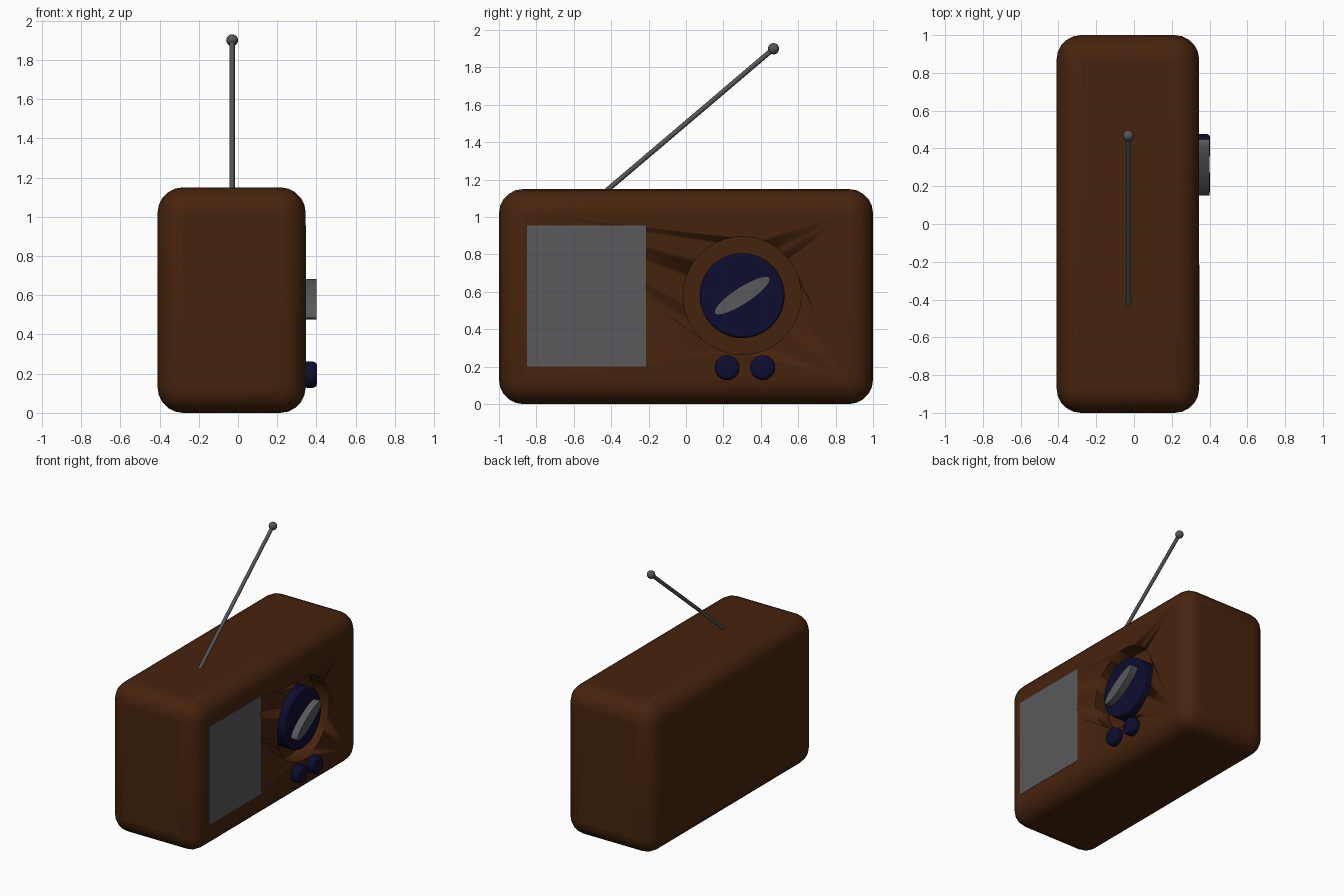
import bpy, math
from mathutils import Vector

if "Cube" in bpy.data.objects:
    bpy.data.objects.remove(bpy.data.objects["Cube"])


def material(name, colour):
    m = bpy.data.materials.new(name)
    m.use_nodes = True
    m.diffuse_color = (*colour, 1)
    bsdf = m.node_tree.nodes["Principled BSDF"]
    bsdf.inputs["Base Color"].default_value = (*colour, 1)
    return m


brown = material("brown_wood", (0.062, 0.017, 0.004))
navy = material("navy_plastic", (0.004, 0.004, 0.03))
silver = material("grey_metal", (0.1, 0.1, 0.11))
steel = material("dark_steel", (0.09, 0.09, 0.09))

FACE = 0.345                       # x of the panel side
DIAL = Vector((FACE, 0.3, 0.58))   # centre of the dial


def finish(name, mat, angle=30):
    ob = bpy.context.object
    ob.name = name
    ob.data.materials.append(mat)
    bpy.ops.object.transform_apply(location=False, rotation=True, scale=True)
    bpy.ops.object.shade_smooth_by_angle(angle=math.radians(angle))
    return ob


def bevel(ob, width, segments):
    mod = ob.modifiers.new("bevel", 'BEVEL')
    mod.width = width
    mod.segments = segments
    mod.limit_method = 'ANGLE'
    return mod


def box(name, low, high, mat):
    low, high = Vector(low), Vector(high)
    bpy.ops.mesh.primitive_cube_add(size=1, location=(low + high) / 2)
    bpy.context.object.scale = high - low
    return finish(name, mat)


def disc(name, x0, x1, y, z, radius, mat, sides=64, squash=1, tilt=0):
    """Cylinder lying along x, optionally squashed to an ellipse and tilted."""
    bpy.ops.mesh.primitive_cylinder_add(vertices=sides, radius=radius, depth=x1 - x0)
    ob = bpy.context.object
    ob.scale = (squash, 1, 1)
    bpy.ops.object.transform_apply(scale=True)
    ob.rotation_euler = (0, math.pi / 2, 0)
    bpy.ops.object.transform_apply(rotation=True)
    ob.rotation_euler = (tilt, 0, 0)
    ob.location = ((x0 + x1) / 2, y, z)
    return finish(name, mat)


# Rounded cabinet with a round recess for the dial
cabinet = box("cabinet", (-0.41, -1, 0), (FACE, 1, 1.15), brown)
bevel(cabinet, 0.13, 5)
cutter = disc("recess_cutter", FACE - 0.12, FACE + 0.1, DIAL.y, DIAL.z, 0.315, brown)
cut = cabinet.modifiers.new("recess", 'BOOLEAN')
cut.object = cutter
cut.operation = 'DIFFERENCE'
cut.solver = 'EXACT'
bpy.context.view_layer.objects.active = cabinet
for mod in list(cabinet.modifiers):
    bpy.ops.object.modifier_apply(modifier=mod.name)
bpy.data.objects.remove(cutter)

# Speaker panel
box("speaker_panel", (FACE - 0.004, -0.85, 0.2), (FACE + 0.002, -0.215, 0.955), silver)

# Tuning dial and its oval pointer
dial = disc("tuning_dial", FACE - 0.13, FACE, DIAL.y, DIAL.z, 0.227, navy)
bevel(dial, 0.012, 2)
disc("dial_pointer", FACE - 0.01, 0.4, DIAL.y, DIAL.z, 0.175, silver,
     squash=0.26, tilt=math.radians(33))

# Two small buttons
for side, y in (("front", 0.22), ("back", 0.41)):
    button = disc(side + "_button", FACE - 0.015, 0.403, y, 0.195, 0.067, navy, sides=32)
    bevel(button, 0.022, 3)

# Slanted aerial with a ball tip
foot, tip = Vector((-0.03, -0.45, 1.12)), Vector((-0.03, 0.468, 1.9))
rod = tip - foot
bpy.ops.mesh.primitive_cylinder_add(vertices=16, radius=0.0135, depth=rod.length,
                                    location=(foot + tip) / 2)
bpy.context.object.rotation_euler = rod.to_track_quat('Z', 'Y').to_euler()
finish("aerial_rod", steel, 60)
bpy.ops.mesh.primitive_uv_sphere_add(segments=24, ring_count=12, radius=0.03, location=tip)
finish("aerial_tip", steel, 60)
